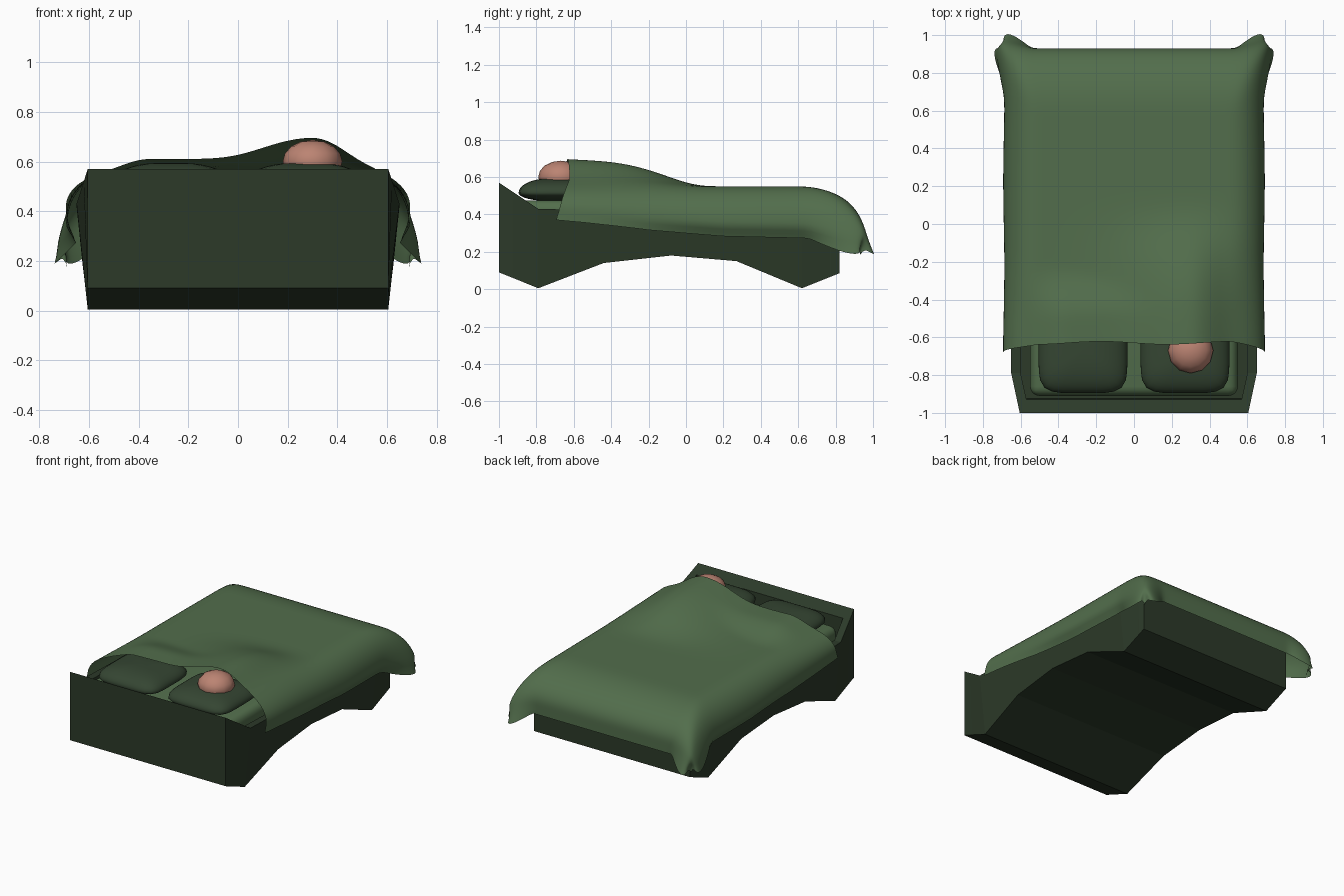
import bpy, bmesh, math

if "Cube" in bpy.data.objects:
    bpy.data.objects.remove(bpy.data.objects["Cube"])


def material(name, rgb):
    m = bpy.data.materials.new(name)
    m.diffuse_color = (*rgb, 1)
    m.use_nodes = True
    m.node_tree.nodes["Principled BSDF"].inputs["Base Color"].default_value = m.diffuse_color
    return m


WOOD = material("dark_green", (0.025, 0.042, 0.022))
CLOTH = material("blanket_green", (0.085, 0.155, 0.072))
PILLOW = material("pillow_green", (0.035, 0.06, 0.032))
SKIN = material("skin", (0.50, 0.23, 0.17))


def finish(name, bm, mat, smooth=True):
    bmesh.ops.recalc_face_normals(bm, faces=bm.faces)
    me = bpy.data.meshes.new(name)
    bm.to_mesh(me)
    bm.free()
    me.materials.append(mat)
    me.polygons.foreach_set("use_smooth", [smooth] * len(me.polygons))
    ob = bpy.data.objects.new(name, me)
    bpy.context.collection.objects.link(ob)
    return ob


def ramp(a, b, x):
    t = min(1, max(0, (x - a) / (b - a)))
    return t * t * (3 - 2 * t)


def lerp_table(pts, x):
    if x <= pts[0][0]:
        return pts[0][1]
    for (a, p), (b, q) in zip(pts, pts[1:]):
        if x <= b:
            return p + (q - p) * (x - a) / (b - a)
    return pts[-1][1]


# Bed frame: U-shaped sections lofted from headboard to foot
# y, bottom z, top z, floor z, bottom half width, top half width, inner half width
stations = [
    (-1.00, 0.09, 0.57, 0.57, 0.605, 0.605, 0.56),
    (-0.93, 0.062, 0.523, 0.523, 0.605, 0.62, 0.57),
    (-0.925, 0.06, 0.52, 0.36, 0.605, 0.621, 0.57),
    (-0.79, 0.005, 0.43, 0.36, 0.605, 0.65, 0.60),
    (-0.44, 0.14, 0.42, 0.36, 0.62, 0.65, 0.60),
    (-0.08, 0.18, 0.42, 0.36, 0.625, 0.65, 0.60),
    (0.27, 0.15, 0.42, 0.36, 0.62, 0.65, 0.60),
    (0.62, 0.005, 0.42, 0.36, 0.605, 0.65, 0.60),
    (0.77, 0.065, 0.41, 0.36, 0.605, 0.62, 0.57),
    (0.775, 0.067, 0.41, 0.41, 0.605, 0.62, 0.57),
    (0.82, 0.085, 0.40, 0.40, 0.605, 0.605, 0.56),
]
bm = bmesh.new()
rings = []
for y, zb, zt, zf, wb, wt, wi in stations:
    half = [(wb, zb), (wt, zt), (wi, zt), (wi, zf)]
    sec = half + [(-x, z) for x, z in reversed(half)]
    rings.append([bm.verts.new((x, y, z)) for x, z in sec])
for a, b in zip(rings, rings[1:]):
    for i in range(8):
        j = (i + 1) % 8
        bm.faces.new((a[i], a[j], b[j], b[i]))
bm.faces.new(rings[0])
bm.faces.new(rings[-1])
bmesh.ops.remove_doubles(bm, verts=bm.verts, dist=0.0005)
finish("bed_frame", bm, WOOD, False)

# Mattress
bm = bmesh.new()
bmesh.ops.create_cube(bm, size=1)
for v in bm.verts:
    v.co = (v.co.x * 1.10, -0.09 + v.co.y * 1.64, 0.385 + v.co.z * 0.18)
mattress = finish("mattress", bm, CLOTH)
bev = mattress.modifiers.new("round", 'BEVEL')
bev.width, bev.segments = 0.05, 4

# Pillows: squared-off cushions
for side, name in ((-1, "left_pillow"), (1, "right_pillow")):
    bm = bmesh.new()
    bmesh.ops.create_uvsphere(bm, u_segments=40, v_segments=20, radius=1)
    for v in bm.verts:
        x, y, z = v.co
        r = math.hypot(x, y)
        c, s = (x / r, y / r) if r > 1e-6 else (0, 0)
        k = r ** 0.75 / max(1e-6, (abs(c) ** 5 + abs(s) ** 5) ** 0.2)
        v.co = (side * 0.27 + 0.235 * c * k, -0.67 + 0.225 * s * k,
                0.515 + z * (0.08 if z > 0 else 0.045))
    finish(name, bm, PILLOW)

# Sleeper's head
bm = bmesh.new()
bmesh.ops.create_uvsphere(bm, u_segments=12, v_segments=8, radius=1)
for v in bm.verts:
    v.co = (0.30 + v.co.x * 0.12, -0.67 + v.co.y * 0.12, 0.60 + v.co.z * 0.087)
finish("sleeper_head", bm, SKIN)

# Blanket: flat centre, rounded hanging sides and foot, folded corners
BODY = [(-0.63, 1), (-0.35, 0.88), (-0.2, 0.63), (-0.05, 0.25), (0.03, 0.07), (0.1, 0)]
HEM = [(-0.7, 0.375), (-0.5, 0.355), (-0.2, 0.315), (0.2, 0.283), (0.75, 0.27)]


def body_at(y):
    return sum(lerp_table(BODY, y + d * 0.03) for d in (-2, -1, 0, 1, 2)) / 5


def top_height(x, y):
    width = 0.33 if x < 0.3 else 0.19
    body = 0.143 * math.exp(-((x - 0.3) / width) ** 2) * body_at(y)
    pillow = 0.06 * (1 - ramp(-0.50, -0.22, y)) * (1 - ramp(0.36, 0.6, abs(x)))
    return 0.55 + (body ** 3 + pillow ** 3) ** (1 / 3)


def arc(d):
    return math.sin(min(1, d / 0.75) * math.pi / 2)


def drop(d):
    return 0.2 * (1 - math.cos(min(1, d / 0.75) * math.pi / 2)) + 0.32 * max(0, d - 0.75)


def bump(d):
    return math.sin(math.pi * min(1, max(0, (d - 0.08) / 0.85)))


def blanket_point(x0, ds, sx, y0, dt):
    x = x0 + sx * 0.18 * arc(ds)
    y = y0 + 0.33 * arc(dt)
    fy = bump(ds) * dt ** 3                       # fold pushed out past the foot
    fx = bump(dt) * ds ** 3                       # fold pushed out past the side
    d = (ds ** 4 + dt ** 4) ** 0.25
    scale = (0.55 - lerp_table(HEM, y)) / 0.28
    z = top_height(x, y) - drop(d) * scale - 0.075 * max(fx, fy, (ds * dt) ** 3 * 0.6)
    tuck = 0.035 * ramp(0.8, 1, ds) * (1 - dt) * ramp(-0.5, 0.2, y)
    x += sx * (0.065 * fx - tuck + 0.004 * math.sin(7 * y) * ds)
    y += 0.075 * fy
    front = 1 - ramp(-0.63, -0.2, y0)
    y -= front * (0.065 * ds + 0.008 * math.sin(9 * x))
    return (x, y, z)


NC, NS, NL, NF = 36, 16, 44, 20
cols = [(-0.51, 1 - i / NS, -1) for i in range(NS)]
cols += [(-0.51 + 1.02 * i / NC, 0, 1) for i in range(NC + 1)]
cols += [(0.51, (i + 1) / NS, 1) for i in range(NS)]
rows = [(-0.63 + 1.23 * i / NL, 0) for i in range(NL + 1)]
rows += [(0.60, (i + 1) / NF) for i in range(NF)]
bm = bmesh.new()
grid = [[bm.verts.new(blanket_point(x0, ds, sx, y0, dt)) for x0, ds, sx in cols]
        for y0, dt in rows]
for a, b in zip(grid, grid[1:]):
    for i in range(len(cols) - 1):
        bm.faces.new((a[i], a[i + 1], b[i + 1], b[i]))
for _ in range(2):
    bmesh.ops.smooth_vert(bm, verts=[v for v in bm.verts if not v.is_boundary], factor=0.5,
                          use_axis_x=True, use_axis_y=True, use_axis_z=True)
blanket = finish("blanket", bm, CLOTH)
if sum(p.normal.z for p in blanket.data.polygons) < 0:
    blanket.data.flip_normals()
